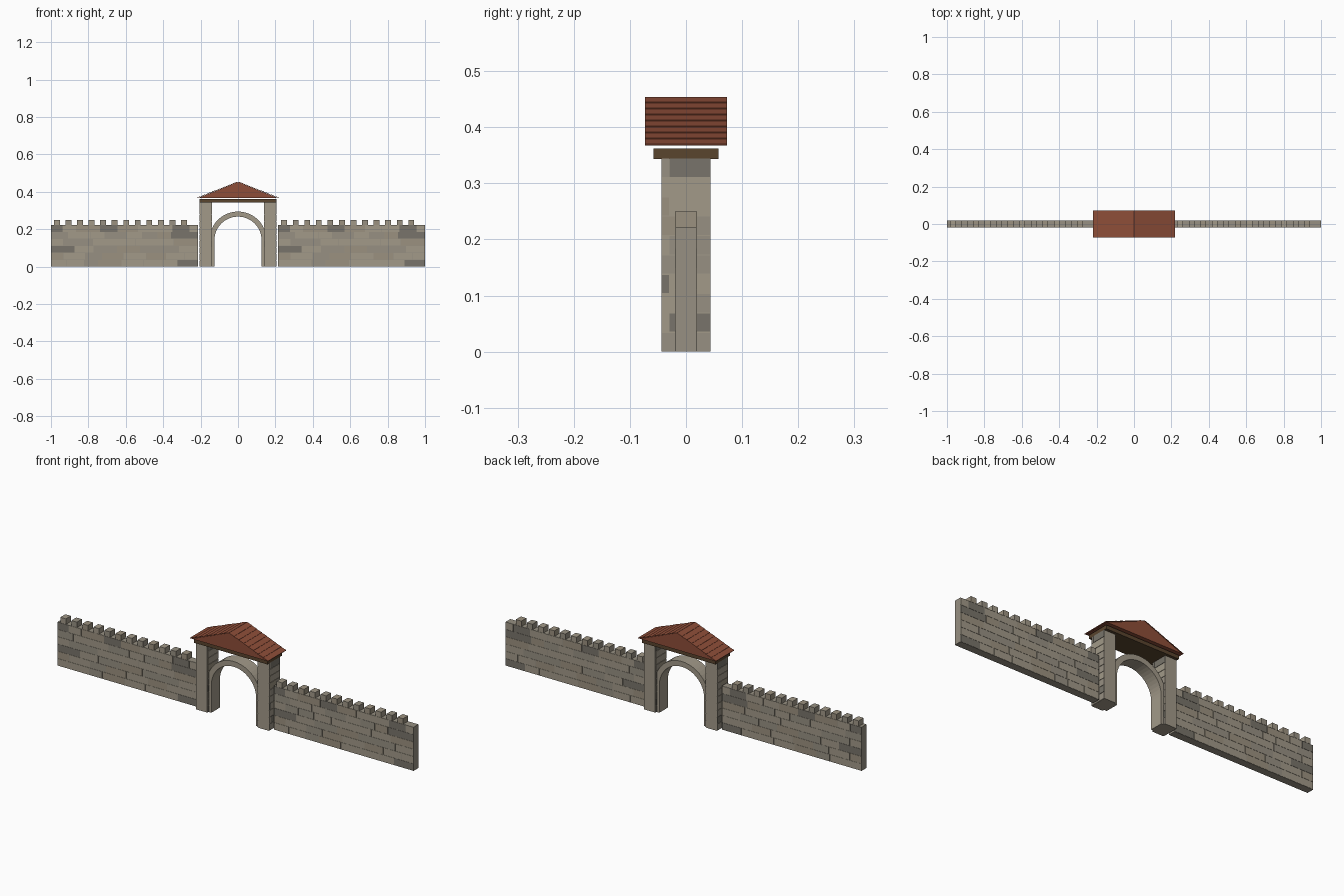
import bpy, bmesh, math, random
from mathutils import Vector

if "Cube" in bpy.data.objects:
    bpy.data.objects.remove(bpy.data.objects["Cube"])


def material(name, rgb):
    m = bpy.data.materials.new(name)
    m.diffuse_color = (*rgb, 1)
    m.use_nodes = True
    m.node_tree.nodes["Principled BSDF"].inputs["Base Color"].default_value = m.diffuse_color
    return m


STONE = [material("stone_light", (0.36, 0.32, 0.25)),
         material("stone_mid", (0.31, 0.28, 0.225)),
         material("stone_warm", (0.33, 0.285, 0.215)),
         material("stone_dark", (0.19, 0.175, 0.145))]
ROOF = [material("roof_tile", (0.27, 0.075, 0.04))]
WOOD = [material("dark_wood", (0.10, 0.058, 0.027))]
WEIGHTS = (5, 4, 3, 2)


def box(bm, x, y, z, mat=0):
    """Box from (min, max) ranges."""
    v = [bm.verts.new((a, b, c)) for c in z for b in y for a in x]
    for idx in ((0, 2, 3, 1), (4, 5, 7, 6), (0, 1, 5, 4),
                (2, 6, 7, 3), (0, 4, 6, 2), (1, 3, 7, 5)):
        bm.faces.new([v[i] for i in idx]).material_index = mat


def prism(bm, pts, y0, y1):
    """Extrude an x-z outline along y."""
    a = [bm.verts.new((x, y0, z)) for x, z in pts]
    b = [bm.verts.new((x, y1, z)) for x, z in pts]
    n = len(pts)
    bm.faces.new(a)
    bm.faces.new(b[::-1])
    for i in range(n):
        j = (i + 1) % n
        bm.faces.new((a[i], b[i], b[j], a[j]))


def finish(bm, name, mats):
    bmesh.ops.recalc_face_normals(bm, faces=bm.faces)
    me = bpy.data.meshes.new(name)
    bm.to_mesh(me)
    bm.free()
    for m in mats:
        me.materials.append(m)
    ob = bpy.data.objects.new(name, me)
    bpy.context.collection.objects.link(ob)
    return ob


# Walls: solid core with slightly proud bricks and a row of merlons
def wall(name, x0):
    rnd = random.Random(4)
    length, height, t, rows = 0.785, 0.222, 0.02, 6
    x1, rh, g = x0 + length, 0.222 / 6, 0.0008
    bm = bmesh.new()
    box(bm, (x0, x1), (-t + 0.0012, t - 0.0012), (0, height), 1)
    for r in range(rows):
        x = x0
        first = True
        while x < x1 - 0.001:
            w = rnd.uniform(0.07, 0.13) * (0.55 if first and r % 2 else 1)
            first = False
            e = x + w if x + w < x1 - 0.04 else x1
            mat = rnd.choices(range(4), WEIGHTS)[0]
            for s in (-1, 1):
                ys = sorted((s * (t - 0.0016), s * t))
                box(bm, (x + g, e - g), ys, (r * rh + g, (r + 1) * rh - g), mat)
            x = e
    for i in range(12):
        mx = x0 + 0.016 + i * 0.0618
        box(bm, (mx, mx + 0.031), (-t, t), (height, 0.25), i % 3)
    finish(bm, name, STONE)


wall("left_wall", -1.0)
wall("right_wall", 0.215)

# Gate pillars with thin stone facing on their side faces
for name, s in (("left_pillar", -1), ("right_pillar", 1)):
    rnd = random.Random(9)
    bm = bmesh.new()
    box(bm, sorted((s * 0.142, s * 0.204)), (-0.044, 0.044), (0, 0.345))
    rh = 0.345 / 10
    for r in range(10):
        split = -0.03 if r % 2 else 0.012
        for ya, yb in ((-0.043, split), (split, 0.043)):
            mat = rnd.choices(range(4), WEIGHTS)[0]
            for xs in ((0.204, 0.206), (0.140, 0.142)):
                box(bm, sorted(s * x for x in xs), (ya + 0.0005, yb - 0.0005),
                    (r * rh + 0.001, (r + 1) * rh - 0.001), mat)
    finish(bm, name, STONE)

# Round arch with straight legs
bm = bmesh.new()
ro, ri, zc, n = 0.153, 0.126, 0.141, 24


def arc(r):
    return [(r * math.cos(math.pi * i / n), zc + r * math.sin(math.pi * i / n))
            for i in range(n + 1)]


outer = [(ro, 0)] + arc(ro) + [(-ro, 0)]
inner = [(ri, 0)] + arc(ri) + [(-ri, 0)]
rings = []
for (xo, zo), (xi, zi) in zip(outer, inner):
    rings.append([bm.verts.new(p) for p in ((xo, -0.034, zo), (xi, -0.034, zi),
                                            (xi, 0.034, zi), (xo, 0.034, zo))])
for a, b in zip(rings, rings[1:]):
    for i in range(4):
        j = (i + 1) % 4
        bm.faces.new((a[i], a[j], b[j], b[i]))
bm.faces.new(rings[0])
bm.faces.new(rings[-1])
arch = finish(bm, "gate_arch", STONE[:1])

# Wooden lintel slab
bm = bmesh.new()
box(bm, (-0.206, 0.206), (-0.058, 0.058), (0.343, 0.362))
finish(bm, "lintel", WOOD)

# Gabled roof body
bm = bmesh.new()
prism(bm, [(-0.212, 0.367), (0.212, 0.367), (0, 0.452)], -0.071, 0.071)
finish(bm, "roof_body", ROOF)

# Overlapping tile courses on both slopes
bm = bmesh.new()
top, eave, courses = Vector((0, 0.4525)), Vector((0.219, 0.367)), 8
d = (eave - top).normalized()
nrm = Vector((-d.y, d.x))
for s in (-1, 1):
    for i in range(courses):
        a = top.lerp(eave, i / courses)
        b = top.lerp(eave, (i + 1) / courses)
        pts = [a, b, b + nrm * 0.003, a + nrm * 0.0012]
        prism(bm, [(s * p.x, p.y) for p in pts], -0.073, 0.073)
finish(bm, "roof_tiles", ROOF)
